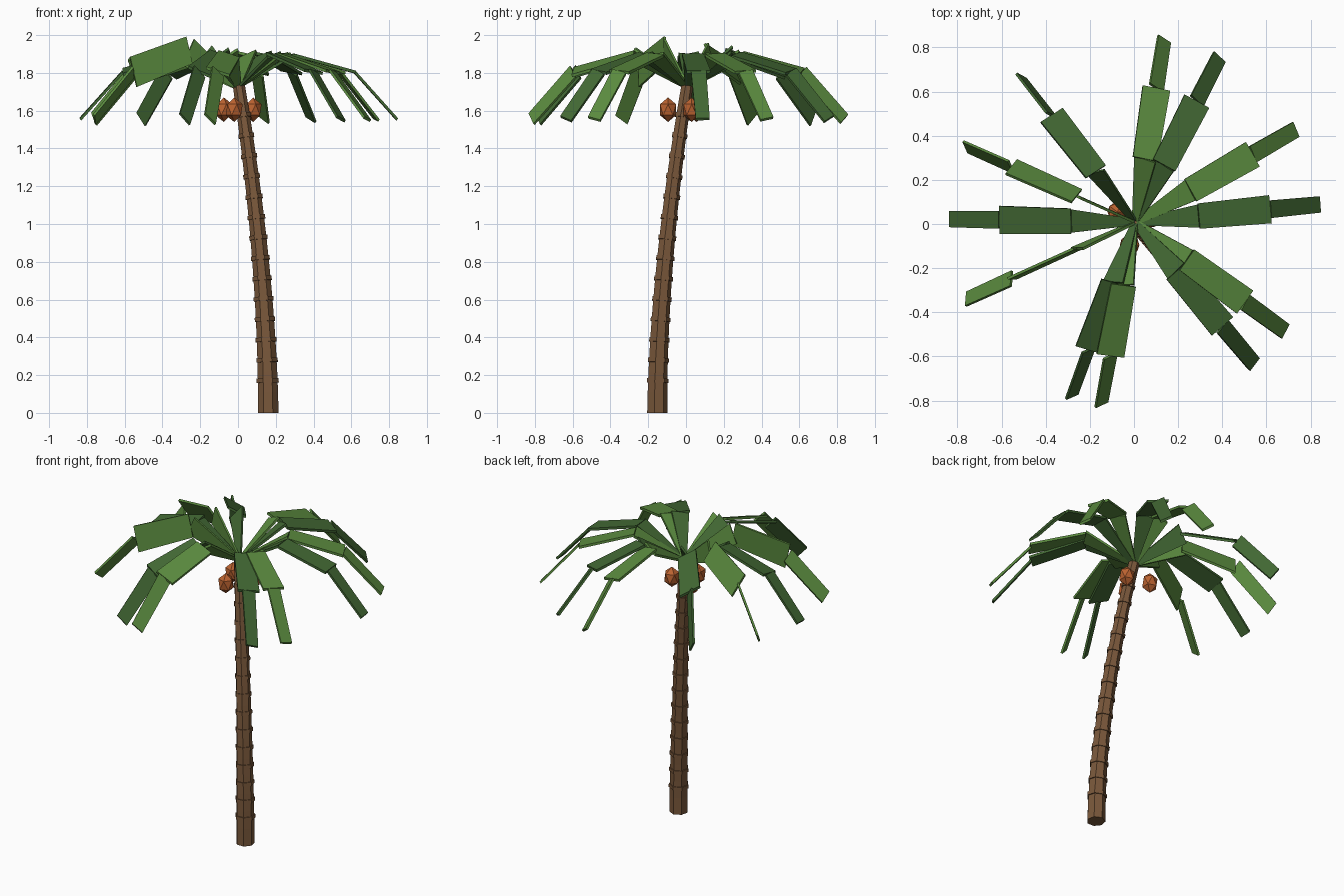
import bpy
import bmesh
from math import cos, sin, pi, radians
from mathutils import Vector, Quaternion

cube = bpy.data.objects.get("Cube")
if cube:
    bpy.data.objects.remove(cube, do_unlink=True)


def material(name, colour):
    mat = bpy.data.materials.new(name)
    mat.use_nodes = True
    mat.diffuse_color = (*colour, 1)
    mat.node_tree.nodes["Principled BSDF"].inputs["Base Color"].default_value = (*colour, 1)
    return mat


BARK = material("bark brown", (0.19, 0.096, 0.043))
NUT = material("coconut orange", (0.50, 0.125, 0.03))
LIGHT = material("light green", (0.105, 0.26, 0.05))
DARK = material("dark green", (0.055, 0.14, 0.034))

TRUNK_TOP = 1.73
STRETCH = 1.3   # the crown is taller than wide
SIDES = 7


def finish(bm, name, mat):
    bmesh.ops.recalc_face_normals(bm, faces=bm.faces)
    mesh = bpy.data.meshes.new(name)
    bm.to_mesh(mesh)
    bm.free()
    mesh.materials.append(mat)
    obj = bpy.data.objects.new(name, mesh)
    bpy.context.collection.objects.link(obj)
    return obj


def loft(bm, loops):
    """Skin a closed solid over equally sized loops of points."""
    rows = [[bm.verts.new(p) for p in loop] for loop in loops]
    for a, b in zip(rows, rows[1:]):
        for i in range(len(a)):
            j = (i + 1) % len(a)
            bm.faces.new((a[i], a[j], b[j], b[i]))
    bm.faces.new(rows[0][::-1])
    bm.faces.new(rows[-1])


# Leaning, curved trunk
def trunk_centre(z):
    bend = (max(z, 0) / TRUNK_TOP) ** 1.75
    return Vector((0.16 - 0.155 * bend, -0.155 + 0.16 * bend, z))


def trunk_loop(z, extra=0.0):
    radius = 0.056 - 0.023 * z / TRUNK_TOP + extra
    axis = (trunk_centre(z + 0.01) - trunk_centre(z - 0.01)).normalized()
    tilt = Vector((0, 0, 1)).rotation_difference(axis)
    if z == 0:
        tilt = Quaternion()
    angles = [-pi / 2 + (2 * i + 1) * pi / SIDES for i in range(SIDES)]
    return [trunk_centre(z) + tilt @ Vector((radius * cos(a), radius * sin(a), 0))
            for a in angles]


bm = bmesh.new()
loft(bm, [trunk_loop(TRUNK_TOP * i / 16) for i in range(17)])
finish(bm, "trunk", BARK)

# Raised bark rings
bm = bmesh.new()
for i in range(14):
    z = 0.16 + 0.108 * i
    loft(bm, [trunk_loop(z, 0.006), trunk_loop(z + 0.022, 0.006)])
finish(bm, "bark_rings", BARK)

# Coconuts below the crown
for i, place in enumerate([(-0.075, 0.055, 1.605), (-0.02, -0.095, 1.605), (0.08, 0.03, 1.605)]):
    bm = bmesh.new()
    bmesh.ops.create_icosphere(bm, subdivisions=1, radius=0.05)
    bmesh.ops.scale(bm, vec=(1, 1, STRETCH), verts=bm.verts)
    bmesh.ops.translate(bm, vec=place, verts=bm.verts)
    finish(bm, f"coconut_{i + 1}", NUT)


# Fronds of three flat slabs each
def slab(bm, start, end, width_a, width_b, twist):
    squash = Vector((1, 1, 1 / STRETCH))
    a, b = start * squash, end * squash
    axis = (b - a).normalized()
    turn = Quaternion(axis, twist) @ Vector((1, 0, 0)).rotation_difference(axis)
    across, up = turn @ Vector((0, 1, 0)), turn @ Vector((0, 0, 1))
    loops = []
    for centre, width in ((a, width_a), (b, width_b)):
        loops.append([(centre + across * width * s / 2 + up * 0.006 * t) * Vector((1, 1, STRETCH))
                      for s, t in ((-1, -1), (1, -1), (1, 1), (-1, 1))])
    loft(bm, loops)


def frond(index, angle, mat, twist=0.0, lift=0.0):
    heading = Vector((cos(radians(angle)), sin(radians(angle)), 0))
    root = Vector((0.005, 0.008, 0))
    joints = [root + heading * r + Vector((0, 0, z)) for r, z in
              ((0.01, 1.73), (0.29, 1.895 + lift), (0.615, 1.805), (0.84, 1.555))]
    bm = bmesh.new()
    for k, (wa, wb) in enumerate(((0.03, 0.105), (0.115, 0.128), (0.08, 0.074))):
        slab(bm, joints[k], joints[k + 1], wa, wb, radians(twist))
    finish(bm, f"frond_{index + 1}", mat)


for i, angle in enumerate((81, 63, 30, 5.5, -36, -50, -100.5, -110, -155.5, 179, 156, 128)):
    rolled = i == 8
    frond(i, angle, DARK if i % 2 else LIGHT, -20 if rolled else 0, 0.025 if rolled else 0)
